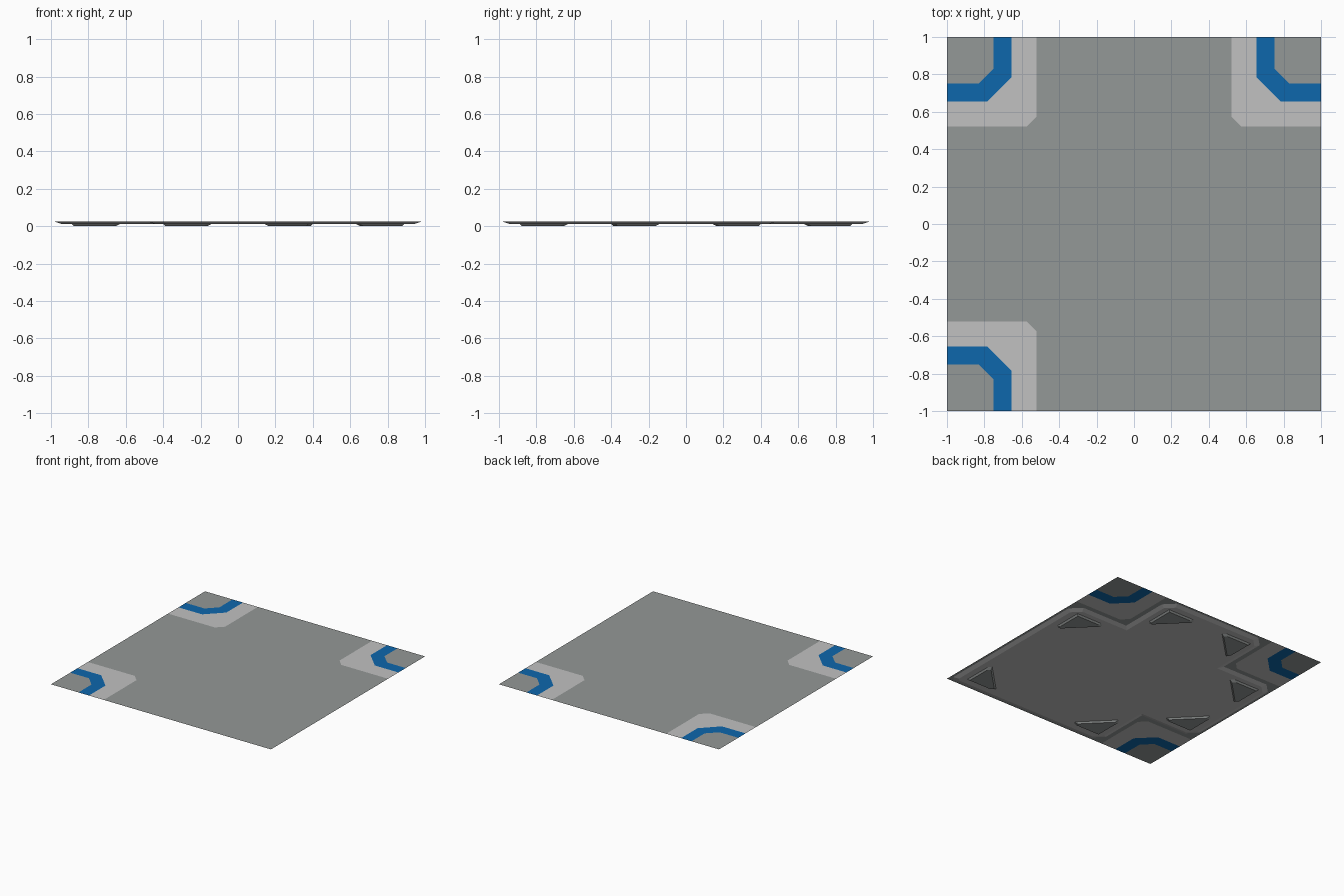
import bpy

if "Cube" in bpy.data.objects:
    bpy.data.objects.remove(bpy.data.objects["Cube"])

Z_TOP, Z_BODY = 0.025, 0.012


def srgb(r, g, b):
    f = lambda c: c / 12.92 if c <= 0.04045 else ((c + 0.055) / 1.055) ** 2.4
    return (f(r / 255), f(g / 255), f(b / 255), 1)


def material(name, rgb):
    m = bpy.data.materials.new(name)
    m.diffuse_color = srgb(*rgb)
    m.use_nodes = True
    m.node_tree.nodes["Principled BSDF"].inputs["Base Color"].default_value = m.diffuse_color
    return m


ASPHALT = material("asphalt grey", (148, 152, 151))
LIGHT = material("light grey", (193, 193, 193))
BLUE = material("blue", (13, 103, 172))


def build(name, verts, faces, mat):
    me = bpy.data.meshes.new(name)
    me.from_pydata(verts, [], faces)
    me.materials.append(mat)
    ob = bpy.data.objects.new(name, me)
    bpy.context.collection.objects.link(ob)
    return ob


def turn(pts, quarter):
    for _ in range(quarter):
        pts = [(-y, x) for x, y in pts]
    return pts


def at(pts, z):
    return [(x, y, z) for x, y in pts]


def bend(a, c):
    """Chamfered L-shaped line around the (1, 1) corner."""
    return [(1, a), (a + c, a), (a, a + c), (a, 1)]


EDGE, LINE_OUT, LINE_IN = bend(0.52, 0.055), bend(0.655, 0.13), bend(0.75, 0.08)

# Top sheet: main road field with three corners cut out
field = [(1, -1)]
for q in range(3):
    field += turn(EDGE, q)
build("road_field", at(field, Z_TOP), [list(range(len(field)))], ASPHALT)

# Corner markings: pale border, blue stripe, grey corner
for q in range(3):
    for name, a, b, mat in (("pale_border", EDGE, LINE_OUT, LIGHT),
                            ("blue_stripe", LINE_OUT, LINE_IN, BLUE)):
        build(name, at(turn(a + b, q), Z_TOP),
              [(i, i + 4, i + 5, i + 1) for i in range(3)], mat)
    build("corner_plate", at(turn([(1, 1)] + LINE_IN[::-1], q), Z_TOP)[::1],
          [(4, 0, 1, 2, 3)], ASPHALT)


# Underside body with sloped rim and notched corners
def outline(o, n, c, k):
    pts = [(o - k, -o), (o, -o + k)]
    notch = [(o, n - c), (o - c, n), (n, n), (n, o - c), (n - c, o)]
    for q in range(3):
        pts += turn(notch, q)
    return pts


upper, lower = outline(0.98, 0.48, 0.08, 0.03), outline(0.945, 0.445, 0.065, 0.02)
n = len(upper)
rim = [(n + i, n + (i + 1) % n, (i + 1) % n, i) for i in range(n)]
build("underside_body", at(upper, Z_TOP - 0.001) + at(lower, Z_BODY),
      rim + [list(range(2 * n - 1, n - 1, -1))], LIGHT)


# Triangular pads under the body
def pad(corner, dx, dy, quarter):
    x, y = corner
    t = 0.025
    top = [(x, y), (x + dx + t, y), (x + dx, y - t), (x - t, y + dy), (x, y + dy + t)]
    cx, cy = x + dx * 0.33, y + dy * 0.33
    low = [(cx + (px - cx) * 0.86, cy + (py - cy) * 0.86) for px, py in top]
    sides = [(5 + i, 5 + (i + 1) % 5, (i + 1) % 5, i) for i in range(5)]
    build("underside_pad", at(turn(top, quarter), Z_BODY) + at(turn(low, quarter), 0),
          sides + [(9, 8, 7, 6, 5)], ASPHALT)


for q in range(3):
    pad((0.89, 0.40), -0.26, -0.26, q)
    pad((0.40, 0.89), -0.26, -0.26, q)
pad((0.89, 0.89), -0.26, -0.26, 3)
